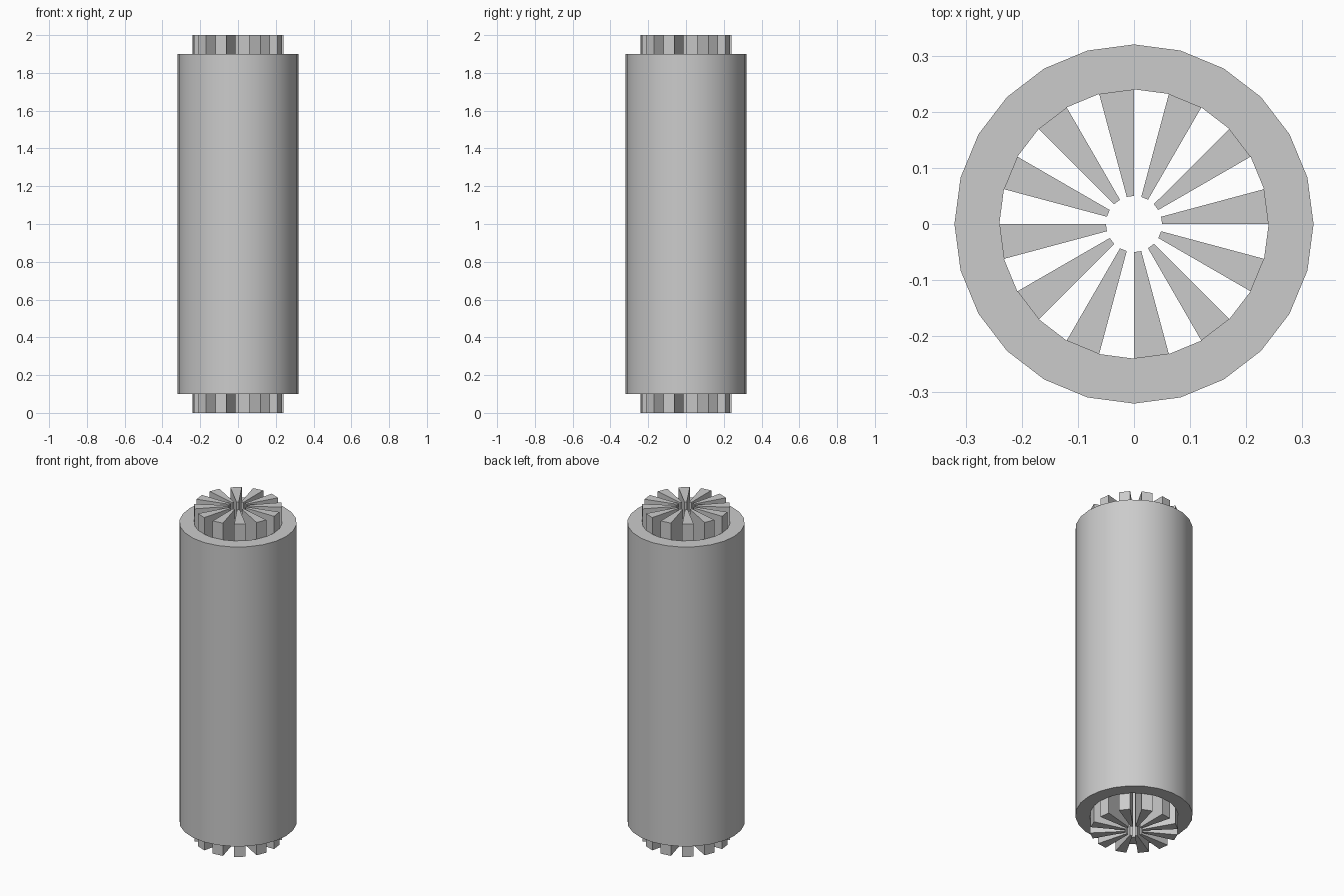
import bpy, bmesh
from math import cos, sin, radians

cube = bpy.data.objects.get("Cube")
if cube:
    bpy.data.objects.remove(cube, do_unlink=True)

OUTER, BORE, CORE = 0.32, 0.24, 0.05
STEP = 15  # degrees per facet

grey = bpy.data.materials.new("plain grey")
grey.use_nodes = True
colour = (0.6, 0.6, 0.6, 1)
grey.diffuse_color = colour
grey.node_tree.nodes["Principled BSDF"].inputs["Base Color"].default_value = colour


def polar(r, deg, z):
    return (r * cos(radians(deg)), r * sin(radians(deg)), z)


def make_object(name, bm):
    bmesh.ops.recalc_face_normals(bm, faces=bm.faces)
    mesh = bpy.data.meshes.new(name)
    bm.to_mesh(mesh)
    bm.free()
    mesh.materials.append(grey)
    obj = bpy.data.objects.new(name, mesh)
    bpy.context.collection.objects.link(obj)
    return obj


# Outer sleeve: an open tube
bm = bmesh.new()
profile = [(OUTER, 0.1), (OUTER, 1.9), (BORE, 1.9), (BORE, 0.1)]
rings = [[bm.verts.new(polar(r, a, z)) for r, z in profile]
         for a in range(0, 360, STEP)]
for i, ring in enumerate(rings):
    prev = rings[i - 1]
    for j in range(4):
        bm.faces.new((prev[j - 1], ring[j - 1], ring[j], prev[j]))
sleeve = make_object("outer_sleeve", bm)
bpy.context.view_layer.objects.active = sleeve
sleeve.select_set(True)
bpy.ops.object.shade_smooth_by_angle(angle=radians(30))

# Radial fins: wedges running the full length and poking out at both ends
bm = bmesh.new()
for a in range(0, 360, 2 * STEP):
    base = bm.faces.new([bm.verts.new(polar(r, b, 0)) for r, b in
                         ((CORE, a), (BORE, a), (BORE, a + STEP), (CORE, a + STEP))])
    top = bmesh.ops.extrude_face_region(bm, geom=[base])["geom"]
    bmesh.ops.translate(bm, vec=(0, 0, 2),
                        verts=[v for v in top if isinstance(v, bmesh.types.BMVert)])
make_object("radial_fins", bm)
